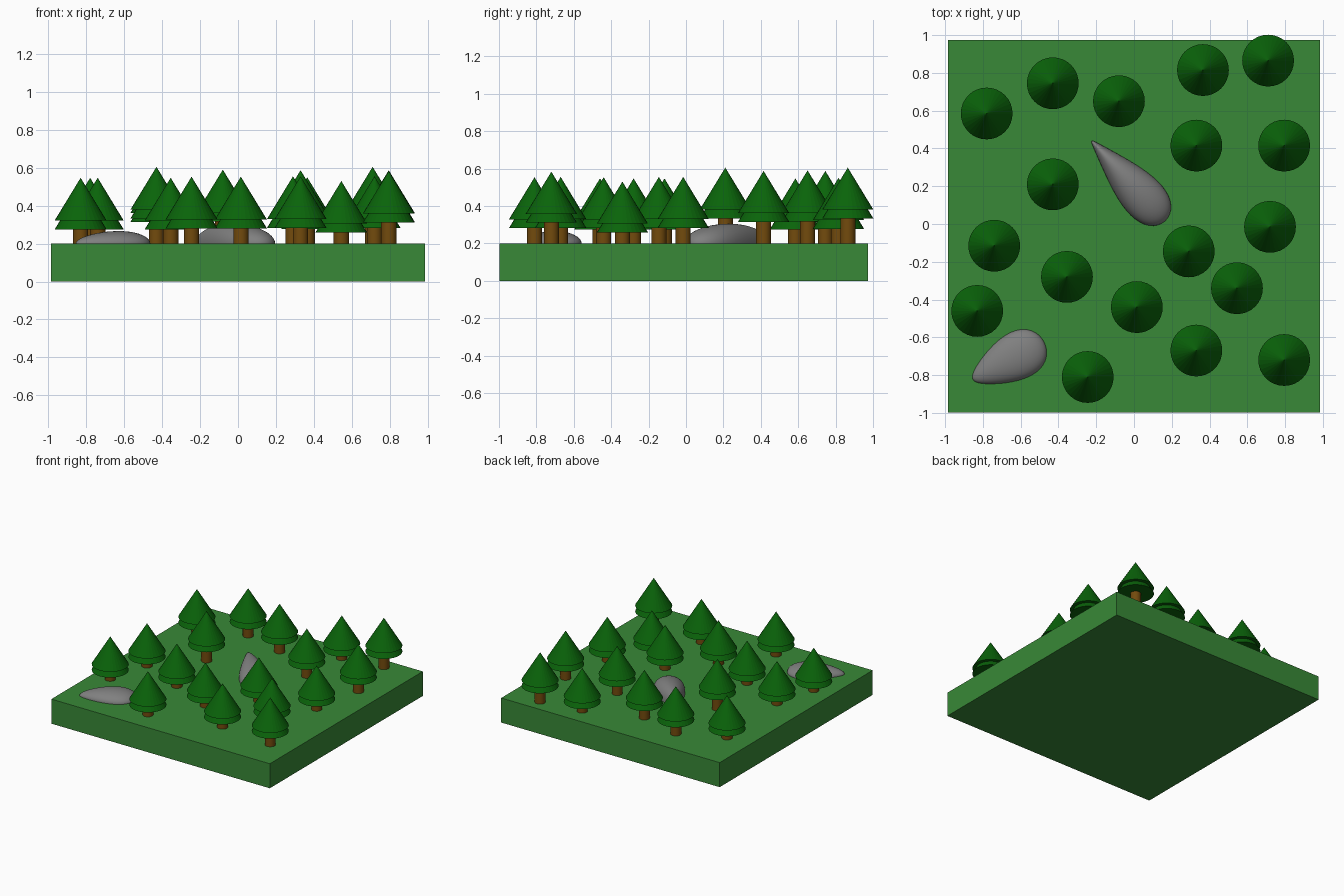
import bpy
import math

old = bpy.data.objects.get("Cube")
if old:
    bpy.data.objects.remove(old, do_unlink=True)


def material(name, rgb):
    mat = bpy.data.materials.new(name)
    mat.use_nodes = True
    colour = (*rgb, 1)
    mat.diffuse_color = colour
    mat.node_tree.nodes["Principled BSDF"].inputs["Base Color"].default_value = colour
    return mat


GRASS = material("grass green", (0.04, 0.25, 0.038))
LEAF = material("pine green", (0.003, 0.127, 0.003))
BARK = material("bark brown", (0.17, 0.07, 0.004))
STONE = material("stone grey", (0.216, 0.216, 0.216))

GROUND = 0.2


def finish(name, mat):
    obj = bpy.context.object
    obj.name = name
    obj.data.materials.append(mat)
    return obj


def tree(index, x, y, top):
    # Trunk, sunk into the ground
    low, high = GROUND - 0.05, top - 0.2
    bpy.ops.mesh.primitive_cylinder_add(vertices=32, radius=0.04, depth=high - low,
                                        location=(x, y, (low + high) / 2))
    trunk = finish(f"trunk_{index}", BARK)
    bpy.ops.object.shade_smooth_by_angle(angle=math.radians(30))
    # Two equal stacked cones
    for tier, drop in (("upper", 0), ("lower", 0.047)):
        bpy.ops.mesh.primitive_cone_add(vertices=32, radius1=0.137, radius2=0, depth=0.225,
                                        location=(x, y, top - drop - 0.1125))
        cone = finish(f"{tier}_foliage_{index}", LEAF)
        cone.parent = trunk
        cone.matrix_parent_inverse = trunk.matrix_basis.inverted()


def rock(name, centre, size, angle, taper, z_taper):
    # Egg-shaped boulder, narrowing toward its local -x end
    bpy.ops.mesh.primitive_uv_sphere_add(segments=48, ring_count=24, radius=1)
    obj = finish(name, STONE)
    for v in obj.data.vertices:
        u = v.co.x
        v.co.y *= 1 + taper * u
        v.co.z *= 1 + z_taper * u
    obj.scale = size
    obj.location = (*centre, GROUND)
    obj.rotation_euler.z = math.radians(angle)
    bpy.ops.object.shade_smooth()


# Ground slab
bpy.ops.mesh.primitive_cube_add(size=1, location=(0, -0.012, GROUND / 2))
bpy.context.object.scale = (1.97, 1.97, GROUND)
finish("ground_slab", GRASS)

# Trees: x, y, tip height
TREES = [
    (-0.78, 0.585, 0.547), (-0.43, 0.745, 0.587), (-0.08, 0.65, 0.59),
    (0.365, 0.815, 0.55), (0.71, 0.865, 0.605), (0.33, 0.415, 0.587),
    (0.795, 0.415, 0.587), (-0.43, 0.21, 0.605), (-0.74, -0.115, 0.547),
    (-0.355, -0.28, 0.547), (-0.83, -0.46, 0.547), (0.015, -0.44, 0.553),
    (0.29, -0.145, 0.555), (0.72, -0.015, 0.555), (0.545, -0.34, 0.53),
    (0.33, -0.67, 0.555), (0.795, -0.72, 0.583), (-0.245, -0.81, 0.553),
]
for i, spot in enumerate(TREES, 1):
    tree(i, *spot)

# Boulders
rock("large_boulder", (-0.03, 0.228), (0.288, 0.097, 0.105), -47.5, 0.7, 0.0)
rock("small_boulder", (-0.665, -0.723), (0.213, 0.118, 0.065), 28, 0.4, 0.2)
